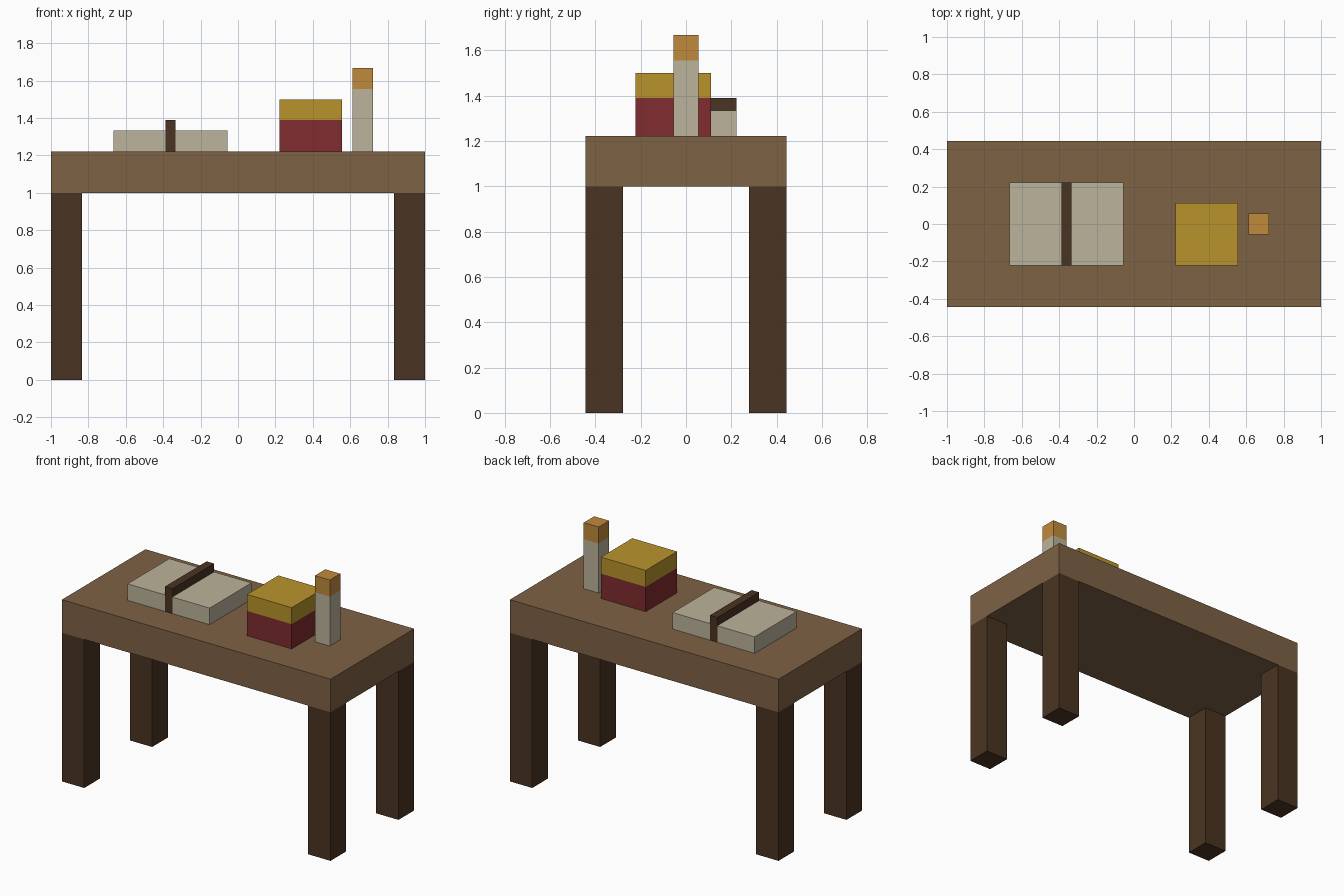
import bpy

cube = bpy.data.objects.get("Cube")
if cube:
    bpy.data.objects.remove(cube, do_unlink=True)

U = 1 / 18  # one modelling unit: the table is 36 units long


def material(name, *rgb):
    """Flat material from 0-255 sRGB values."""
    lin = [((c / 255 + 0.055) / 1.055) ** 2.4 for c in rgb]
    mat = bpy.data.materials.new(name)
    mat.use_nodes = True
    mat.diffuse_color = (*lin, 1)
    bsdf = next(n for n in mat.node_tree.nodes if n.type == "BSDF_PRINCIPLED")
    bsdf.inputs["Base Color"].default_value = (*lin, 1)
    return mat


def box(name, mat, x, y, z):
    """Box between the (low, high) limits on each axis, in units."""
    spans = (x, y, z)
    bpy.ops.mesh.primitive_cube_add(size=1, location=[(a + b) / 2 * U for a, b in spans])
    obj = bpy.context.object
    obj.name = name
    obj.scale = [(b - a) * U for a, b in spans]
    bpy.ops.object.transform_apply(location=False, rotation=False, scale=True)
    obj.data.materials.append(mat)
    return obj


wood = material("table wood", 127, 98, 69)
dark = material("dark wood", 74, 52, 34)
cream = material("cream", 187, 179, 155)
red = material("dark red", 128, 44, 47)
gold = material("gold", 185, 148, 44)
orange = material("orange", 192, 138, 60)

# Table
box("table_top", wood, (-18, 18), (-8, 8), (18, 22))
for side, x in (("right", (-18, -15)), ("left", (15, 18))):
    for end, y in (("front", (-8, -5)), ("back", (5, 8))):
        box(f"{end}_{side}_leg", dark, x, y, (0, 18))

# Open book with raised spine
box("right_page", cream, (-12, -7), (-4, 4), (22, 24))
box("left_page", cream, (-6, -1), (-4, 4), (22, 24))
box("book_spine", dark, (-7, -6), (-4, 4), (22, 25))

# Box with lid
box("box_base", red, (4, 10), (-4, 2), (22, 25))
box("box_lid", gold, (4, 10), (-4, 2), (25, 27))

# Candle
box("candle_body", cream, (11, 13), (-1, 1), (22, 28))
box("candle_flame", orange, (11, 13), (-1, 1), (28, 30))
